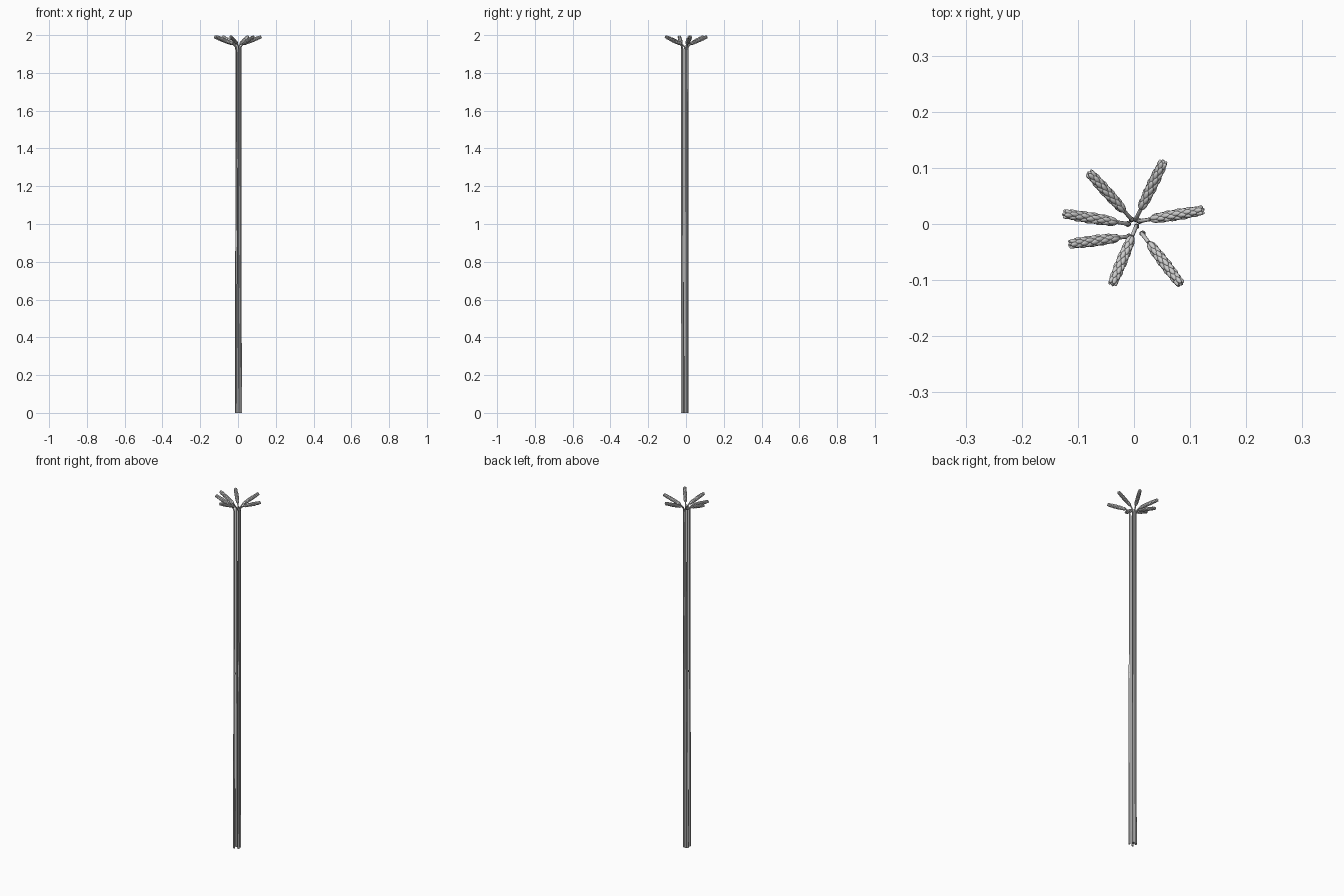
import bpy, bmesh, math
from mathutils import Vector, Matrix

if "Cube" in bpy.data.objects:
    bpy.data.objects.remove(bpy.data.objects["Cube"])

# stem top x, y, then ear tip x, y for each stalk
STALKS = [(.003, .008, .054, .114), (.009, .005, .126, .025), (.014, -.017, .085, -.11),
          (.004, -.004, -.040, -.11), (-.008, -.022, -.117, -.036),
          (-.010, 0, -.128, .019), (-.004, .008, -.082, .094)]
Z_TOP, Z_EAR, Z_TIP = 1.92, 1.953, 1.993


def stem(i, sx, sy, ear):
    # straight stalk that bends outward into the ear
    cu = bpy.data.curves.new(f"stem_{i}", 'CURVE')
    cu.dimensions = '3D'
    cu.bevel_depth = 0.0045
    cu.bevel_resolution = 1
    cu.use_fill_caps = True
    mid = Vector((sx, sy, Z_TOP + .014)).lerp(ear, .2)
    pts = [(sx * 1.15, sy, 0, 1.2), (sx, sy, 1, 1.1), (sx, sy, Z_TOP, .9),
           (*mid, .8), (*ear, .75)]
    sp = cu.splines.new('POLY')
    sp.points.add(len(pts) - 1)
    for p, (x, y, z, r) in zip(sp.points, pts):
        p.co = (x, y, z, 1)
        p.radius = r
    ob = bpy.data.objects.new(f"stem_{i}", cu)
    bpy.context.collection.objects.link(ob)


def ear_of_grain(i, a, b):
    # spindle core wrapped in staggered rings of pointed grains
    axis = b - a
    length = axis.length
    frame = Matrix.Translation(a) @ axis.to_track_quat('Z', 'Y').to_matrix().to_4x4()
    bm = bmesh.new()
    bmesh.ops.create_uvsphere(bm, u_segments=10, v_segments=8, radius=1,
                              matrix=frame @ Matrix.Translation((0, 0, length * .5))
                              @ Matrix.Diagonal((.0085, .0085, length * .5, 1)))
    rings, count = 9, 5
    for r in range(rings):
        t = .1 + .78 * r / (rings - 1)
        rad = .0062 * math.sin(math.pi * (.15 + .72 * t)) ** .7
        for k in range(count):
            turn = Matrix.Rotation(2 * math.pi * (k + .5 * (r % 2)) / count, 4, 'Z')
            m = (frame @ Matrix.Translation((0, 0, t * length)) @ turn
                 @ Matrix.Translation((rad, 0, 0)) @ Matrix.Rotation(.2, 4, 'Y')
                 @ Matrix.Diagonal((.0042, .0048, .0105, 1)))
            bmesh.ops.create_uvsphere(bm, u_segments=7, v_segments=6, radius=1, matrix=m)
    for f in bm.faces:
        f.smooth = True
    me = bpy.data.meshes.new(f"grain_ear_{i}")
    bm.to_mesh(me)
    bm.free()
    bpy.context.collection.objects.link(bpy.data.objects.new(f"grain_ear_{i}", me))


for i, (sx, sy, tx, ty) in enumerate(STALKS):
    tip = Vector((tx, ty, Z_TIP))
    base = Vector((sx, sy, 0)).lerp(tip, .17)
    base.z = Z_EAR
    stem(i, sx, sy, base)
    ear_of_grain(i, base, tip)
